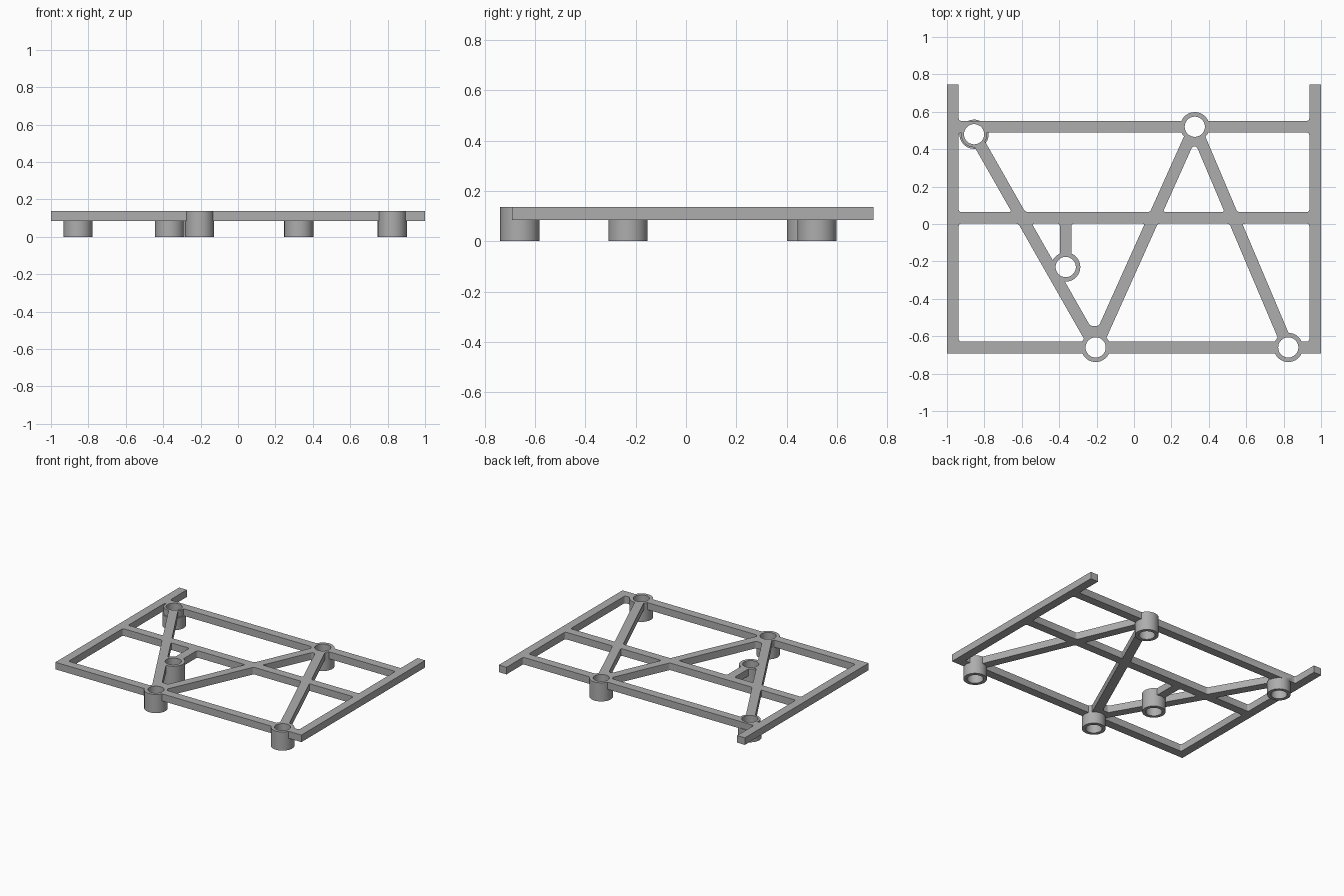
import bpy, bmesh
from math import radians
from mathutils import Vector

BOTTOM, TOP, WIDTH = 0.085, 0.137, 0.063
OUTER, INNER = 0.078, 0.054

old = bpy.data.objects.get("Cube")
if old:
    bpy.data.objects.remove(old, do_unlink=True)

grey = bpy.data.materials.new("plain grey")
grey.use_nodes = True
colour = (0.42, 0.42, 0.42, 1)
grey.diffuse_color = colour
grey.node_tree.nodes["Principled BSDF"].inputs["Base Color"].default_value = colour


def finish(name, bm):
    mesh = bpy.data.meshes.new(name)
    bm.to_mesh(mesh)
    bm.free()
    mesh.materials.append(grey)
    obj = bpy.data.objects.new(name, mesh)
    bpy.context.collection.objects.link(obj)
    return obj


def bar(name, a, b, width=WIDTH):
    """Flat bar between two plan points."""
    a, b = Vector(a), Vector(b)
    side = Vector((a.y - b.y, b.x - a.x)).normalized() * width / 2
    bm = bmesh.new()
    face = bm.faces.new([bm.verts.new((*p, BOTTOM)) for p in (a - side, b - side, b + side, a + side)])
    new = bmesh.ops.extrude_face_region(bm, geom=[face])["geom"]
    bmesh.ops.translate(bm, vec=(0, 0, TOP - BOTTOM), verts=[v for v in new if isinstance(v, bmesh.types.BMVert)])
    bmesh.ops.recalc_face_normals(bm, faces=bm.faces)
    return finish(name, bm)


def cylinder(name, centre, radius, z0, z1):
    bm = bmesh.new()
    bmesh.ops.create_cone(bm, cap_ends=True, segments=48, radius1=radius, radius2=radius, depth=z1 - z0)
    bmesh.ops.translate(bm, vec=(*centre, (z0 + z1) / 2), verts=bm.verts)
    return finish(name, bm)


def combine(target, tool, operation):
    """Merge or cut with a tool object, then remove the tool."""
    mod = target.modifiers.new("combine", "BOOLEAN")
    mod.operation, mod.solver, mod.object = operation, "EXACT", tool
    bpy.context.view_layer.objects.active = target
    bpy.ops.object.modifier_apply(modifier=mod.name)
    bpy.data.objects.remove(tool, do_unlink=True)


# Boss centres
back_left, back_mid, inner = (-0.855, 0.48), (0.325, 0.52), (-0.365, -0.23)
front_mid, front_right = (-0.205, -0.66), (0.825, -0.66)

# Bars of the frame: sides, cross rails, diagonals, stub and small joint webs
frame = bar("frame", (-0.9685, -0.6915), (-0.9685, 0.745))
parts = [
    bar("side_rail", (0.9685, -0.6915), (0.9685, 0.745)),
    bar("front_rail", (-0.98, -0.66), (0.98, -0.66)),
    bar("middle_rail", (-0.98, 0.033), (0.98, 0.033)),
    bar("back_rail", (-0.98, 0.52), (0.98, 0.52)),
    bar("diagonal", back_left, front_mid),
    bar("diagonal", front_mid, back_mid),
    bar("diagonal", back_mid, front_right),
    bar("stub", (-0.365, 0.04), inner),
    bar("front_web", front_mid, (-0.205, -0.545), 0.07),
    bar("back_web", back_mid, (0.325, 0.415), 0.04),
]
for part in parts:
    combine(frame, part, "UNION")

# Fillet the inside corners, then soften the long edges
bm = bmesh.new()
bm.from_mesh(frame.data)
bmesh.ops.remove_doubles(bm, verts=bm.verts, dist=0.0005)
bmesh.ops.dissolve_limit(bm, angle_limit=radians(1), verts=bm.verts, edges=bm.edges)
corners = [e for e in bm.edges if abs(e.verts[0].co.z - e.verts[1].co.z) > 0.04
           and len(e.link_faces) == 2 and e.calc_face_angle_signed() < -0.5]
bmesh.ops.bevel(bm, geom=corners, offset=0.015, segments=4, profile=0.5, affect="EDGES", clamp_overlap=True)
rims = [e for e in bm.edges if abs(e.verts[0].co.z - e.verts[1].co.z) < 0.001
        and e.is_manifold and e.calc_face_angle() > 1]
bmesh.ops.bevel(bm, geom=rims, offset=0.006, segments=2, profile=0.5, affect="EDGES", clamp_overlap=True)
bm.to_mesh(frame.data)
bm.free()

# Round bosses, the back left one stepped in at the top
bosses = (back_left, back_mid, inner, front_mid, front_right)
for centre in bosses:
    stepped = centre == back_left
    combine(frame, cylinder("boss", centre, OUTER, 0, BOTTOM + 0.005 if stepped else TOP), "UNION")
    if stepped:
        combine(frame, cylinder("collar", centre, OUTER - 0.008, 0.05, TOP), "UNION")
for centre in bosses:
    combine(frame, cylinder("bore", centre, INNER, -0.1, 0.3), "DIFFERENCE")

bpy.ops.object.select_all(action="DESELECT")
frame.select_set(True)
bpy.context.view_layer.objects.active = frame
bpy.ops.object.shade_smooth_by_angle(angle=radians(30))
